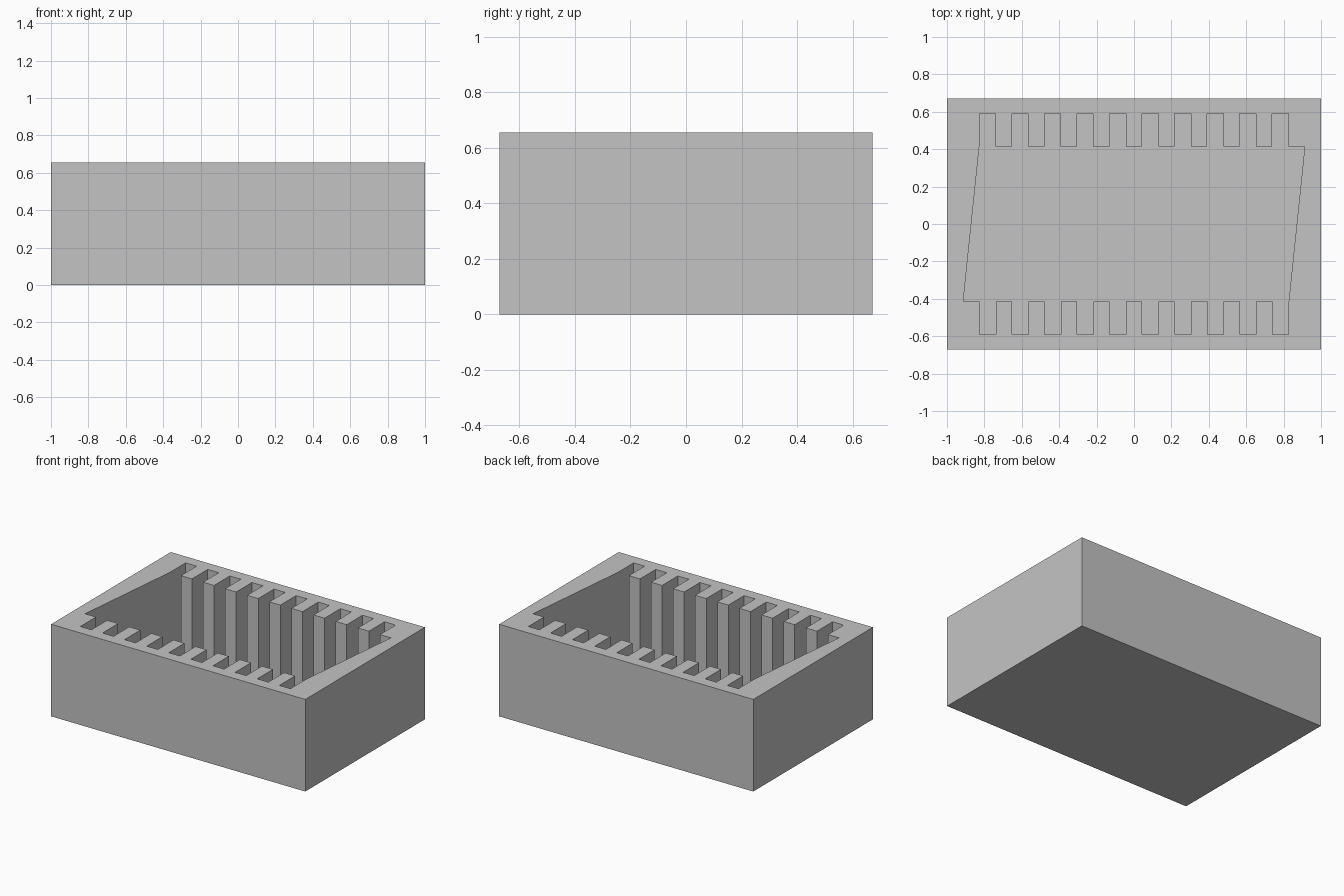
import bpy, bmesh

if "Cube" in bpy.data.objects:
    bpy.data.objects.remove(bpy.data.objects["Cube"], do_unlink=True)

LENGTH, WIDTH, HEIGHT = 2.0, 1.344, 0.655
PITCH = 0.087              # width of one slot, rib and end wall
FLOOR = 0.087
SLOTS = 10
RIB_Y, SLOT_Y = 0.415, 0.592

grey = bpy.data.materials.new("grey")
grey.use_nodes = True
colour = (0.55, 0.55, 0.55, 1)
grey.diffuse_color = colour
grey.node_tree.nodes["Principled BSDF"].inputs["Base Color"].default_value = colour


def prism(name, outline, z0, z1):
    """Extrude a flat outline from z0 to z1."""
    bm = bmesh.new()
    face = bm.faces.new([bm.verts.new((x, y, z0)) for x, y in outline])
    top = bmesh.ops.extrude_face_region(bm, geom=[face])["geom"]
    bmesh.ops.translate(bm, vec=(0, 0, z1 - z0),
                        verts=[v for v in top if isinstance(v, bmesh.types.BMVert)])
    bmesh.ops.recalc_face_normals(bm, faces=bm.faces)
    mesh = bpy.data.meshes.new(name)
    bm.to_mesh(mesh)
    bm.free()
    mesh.materials.append(grey)
    obj = bpy.data.objects.new(name, mesh)
    bpy.context.collection.objects.link(obj)
    return obj


# Solid outer block
hx, hy = LENGTH / 2, WIDTH / 2
box = prism("slotted_box", [(-hx, -hy), (hx, -hy), (hx, hy), (-hx, hy)], 0, HEIGHT)

# Comb-edged cavity outline: one long side, then the same turned half round
inner_x = hx - PITCH
side = [(-inner_x, -RIB_Y)]
for i in range(SLOTS):
    x0 = -inner_x + PITCH * (2 * i + 1)
    x1 = x0 + PITCH
    side += [(x0, -RIB_Y), (x0, -SLOT_Y), (x1, -SLOT_Y), (x1, -RIB_Y)]
outline = side + [(-x, -y) for x, y in side]
cutter = prism("cavity_cutter", outline, FLOOR, HEIGHT + 0.2)
cutter.hide_render = True

# Cut the cavity and drop the cutter
cut = box.modifiers.new("cavity", "BOOLEAN")
cut.operation = "DIFFERENCE"
cut.solver = "EXACT"
cut.object = cutter
bpy.context.view_layer.objects.active = box
bpy.ops.object.modifier_apply(modifier=cut.name)
bpy.data.objects.remove(cutter, do_unlink=True)
